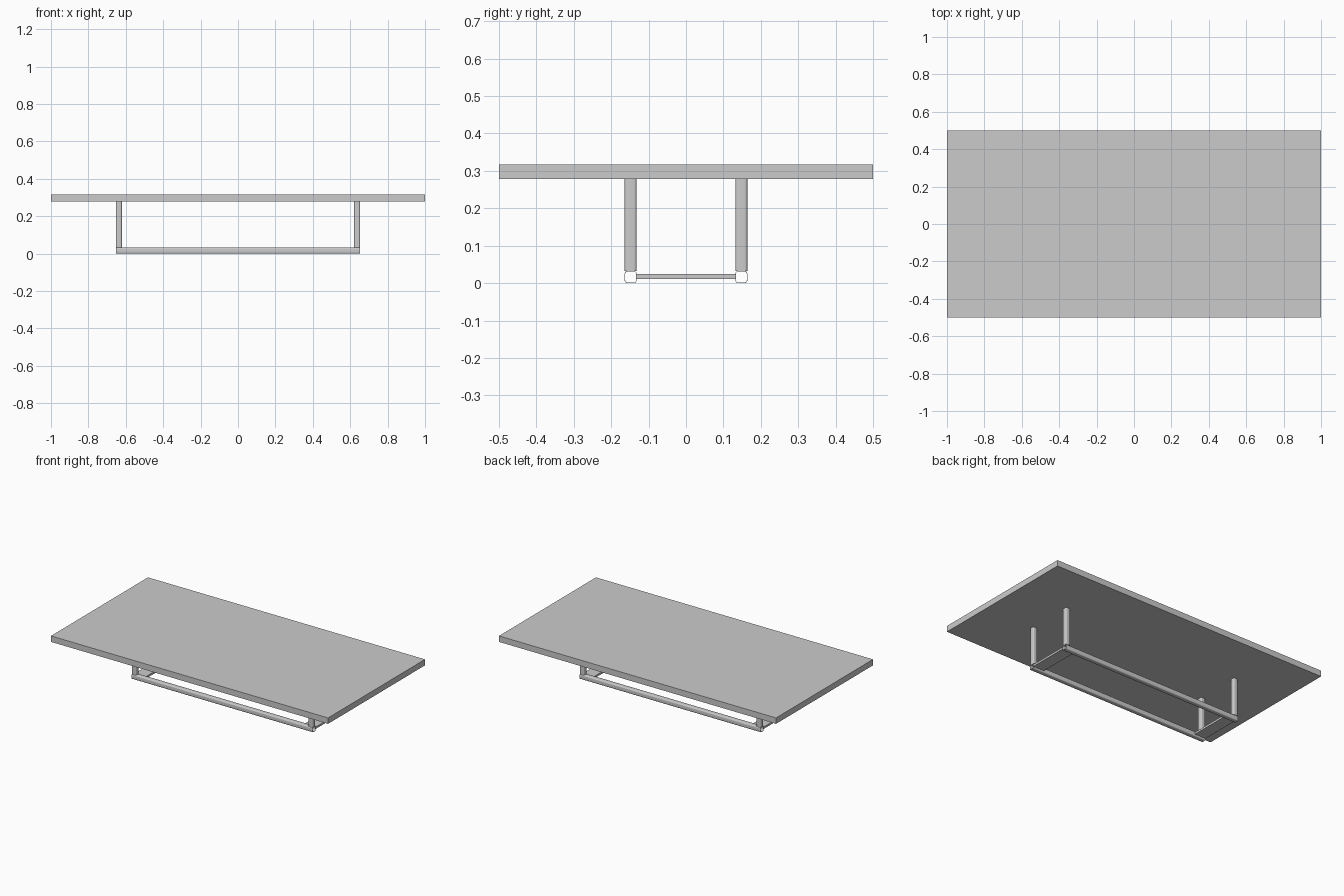
import bpy
import bmesh
from math import cos, sin, pi
from mathutils import Matrix, Vector

cube = bpy.data.objects.get("Cube")
if cube:
    bpy.data.objects.remove(cube, do_unlink=True)

grey = bpy.data.materials.new("plain grey")
grey.use_nodes = True
colour = (0.6, 0.6, 0.6, 1)
grey.diffuse_color = colour
grey.node_tree.nodes["Principled BSDF"].inputs["Base Color"].default_value = colour

TUBE, WALL, RADIUS = 0.032, 0.0015, 0.007
LEG_X, LEG_Y = 0.637, 0.148
TOP_Z, TOP_THICK = 0.278, 0.039


def finish(name, bm):
    bmesh.ops.recalc_face_normals(bm, faces=bm.faces)
    mesh = bpy.data.meshes.new(name)
    bm.to_mesh(mesh)
    bm.free()
    obj = bpy.data.objects.new(name, mesh)
    mesh.materials.append(grey)
    bpy.context.collection.objects.link(obj)
    return obj


def box(name, centre, size):
    bm = bmesh.new()
    bmesh.ops.create_cube(bm, size=1)
    bmesh.ops.scale(bm, vec=size, verts=bm.verts)
    bmesh.ops.translate(bm, vec=centre, verts=bm.verts)
    return finish(name, bm)


def rounded_square(half, radius, steps=4):
    points = []
    for corner in range(4):
        mid = pi / 4 + corner * pi / 2
        cx = (half - radius) * (1 if cos(mid) > 0 else -1)
        cy = (half - radius) * (1 if sin(mid) > 0 else -1)
        for i in range(steps + 1):
            a = corner * pi / 2 + i / steps * pi / 2
            points.append((cx + radius * cos(a), cy + radius * sin(a)))
    return points


def tube(name, centre, length, axis):
    """Open-ended hollow square tube with rounded corners."""
    bm = bmesh.new()
    loops = []
    for inset, z in ((0, -1), (0, 1), (WALL, 1), (WALL, -1)):
        outline = rounded_square(TUBE / 2 - inset, RADIUS - inset)
        loops.append([bm.verts.new((x, y, z * length / 2)) for x, y in outline])
    n = len(loops[0])
    for k in range(4):
        a, b = loops[k], loops[(k + 1) % 4]
        for i in range(n):
            j = (i + 1) % n
            bm.faces.new((a[i], a[j], b[j], b[i]))
    turn = Vector((0, 0, 1)).rotation_difference(Vector(axis)).to_matrix().to_4x4()
    bm.transform(Matrix.Translation(centre) @ turn)
    obj = finish(name, bm)
    bpy.ops.object.select_all(action="DESELECT")
    obj.select_set(True)
    bpy.context.view_layer.objects.active = obj
    bpy.ops.object.shade_smooth_by_angle()


# Table top
box("table_top", (0, 0, TOP_Z + TOP_THICK / 2), (2, 1, TOP_THICK))

# Floor runners along the length, with a leg near each end
for y, side in ((-LEG_Y, "front"), (LEG_Y, "back")):
    tube(f"{side}_runner", (0, y, TUBE / 2), 2 * LEG_X + TUBE, (1, 0, 0))
    for x, end in ((-LEG_X, "right"), (LEG_X, "left")):
        tube(f"{side}_{end}_leg", (x, y, (TUBE + TOP_Z) / 2), TOP_Z - TUBE, (0, 0, 1))

# Flat cross plates joining the runners at both ends
PLATE = 0.08
for sign, end in ((-1, "right"), (1, "left")):
    x = sign * (LEG_X + TUBE / 2 - PLATE / 2)
    box(f"{end}_cross_plate", (x, 0, 0.018), (PLATE, 2 * LEG_Y - TUBE, 0.013))
